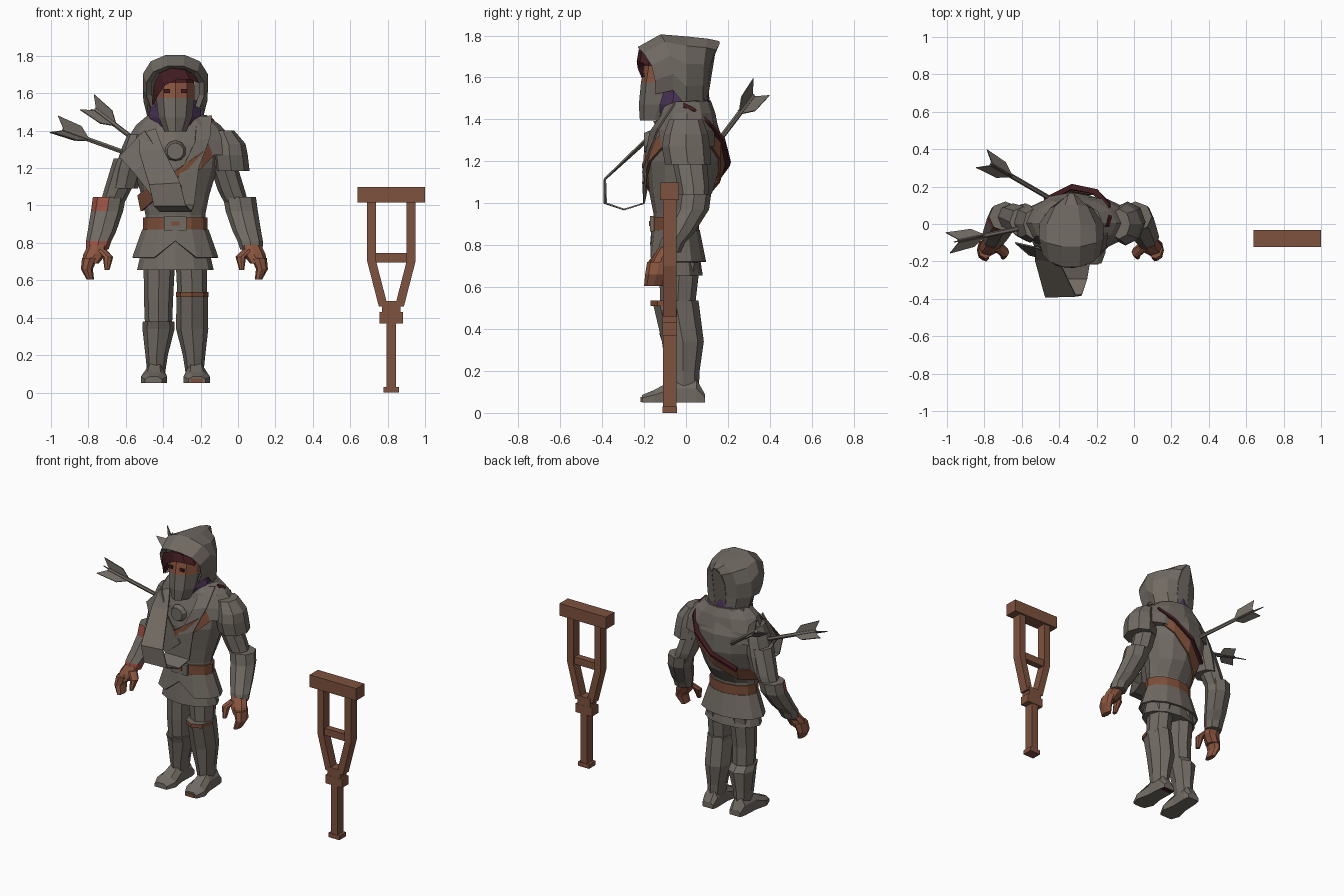
import bpy, bmesh, math
from mathutils import Vector

if "Cube" in bpy.data.objects:
    bpy.data.objects.remove(bpy.data.objects["Cube"])

def material(name, *rgb):
    m = bpy.data.materials.new(name)
    m.use_nodes = True
    m.diffuse_color = (*rgb, 1)
    m.node_tree.nodes["Principled BSDF"].inputs["Base Color"].default_value = (*rgb, 1)
    return m

CLOTH = material("grey_cloth", .165, .145, .125)
WOOD = material("crutch_wood", .21, .085, .05)
LEATHER = material("leather", .20, .075, .04)
SKIN = material("skin", .25, .09, .05)
HAIR = material("dark_red", .055, .012, .015)
PURPLE = material("purple_scarf", .07, .035, .10)
RED = material("bandage_red", .33, .085, .06)
MID = -.335

def build(name, verts, faces, mats, rule=None, thick=0):
    """Mesh object; rule(face) picks the material slot."""
    bm = bmesh.new()
    vs = [bm.verts.new(v) for v in verts]
    for f in faces:
        bm.faces.new([vs[i] for i in f])
    bmesh.ops.recalc_face_normals(bm, faces=bm.faces)
    if rule:
        bm.normal_update()
        for f in bm.faces:
            f.material_index = rule(f.calc_center_median(), f.normal)
    me = bpy.data.meshes.new(name)
    bm.to_mesh(me)
    bm.free()
    for m in mats:
        me.materials.append(m)
    ob = bpy.data.objects.new(name, me)
    bpy.context.collection.objects.link(ob)
    if thick:
        mod = ob.modifiers.new("thickness", 'SOLIDIFY')
        mod.thickness, mod.offset = thick, 0

def loft(name, rings, *mats, wrap=True, caps=True, rule=None, thick=0):
    n, k = len(rings[0]), len(rings)
    faces = [(i*n + j, i*n + (j+1) % n, (i+1)*n + (j+1) % n, (i+1)*n + j)
             for i in range(k-1) for j in range(n if wrap else n-1)]
    if caps:
        faces += [tuple(range(n)), tuple(range((k-1)*n, k*n))]
    build(name, [p for r in rings for p in r], faces, mats, rule, thick)

def ribbon(name, pairs, mat, thick=.008):
    loft(name, pairs, mat, wrap=False, caps=False, thick=thick)

def ring(cx, cy, z, rx, ry, n=10):
    return [(cx + rx*math.sin(t), cy - ry*math.cos(t), z)
            for t in (2*math.pi*i/n for i in range(n))]

def box(name, x0, x1, y0, y1, z0, z1, mat, shift=0):
    lo = [(x0, y0, z0), (x1, y0, z0), (x1, y1, z0), (x0, y1, z0)]
    loft(name, [lo, [(x+shift, y, z1) for x, y, _ in lo]], mat)

# Torso: z, centre y, half width, half depth
TORSO = [(.84, -.05, .165, .10), (.95, -.05, .16, .105), (1.05, -.025, .18, .15),
         (1.2, -.01, .225, .18), (1.32, 0, .235, .17), (1.42, 0, .19, .135), (1.49, 0, .13, .1)]
loft("torso", [ring(MID, cy, z, rx, ry, 12) for z, cy, rx, ry in TORSO], CLOTH)

# Mantle sloping from the neck over the shoulders
loft("mantle", [ring(MID + dx, .005, z, rx, ry, 12) for z, dx, rx, ry in
                ((1.485, .01, .155, .115), (1.43, .015, .225, .135), (1.35, .025, .285, .15),
                 (1.27, .03, .32, .15))], CLOTH)

def on_torso(deg, z, off=.016):
    for a, b in zip(TORSO, TORSO[1:]):
        if z <= b[0]:
            break
    t = min(1, (z - a[0])/(b[0] - a[0]))
    cy, rx, ry = (a[i] + t*(b[i] - a[i]) for i in (1, 2, 3))
    a = math.radians(deg)
    return (MID + (rx+off)*math.cos(a), cy + (ry+off)*math.sin(a), z)

# Chest strap, with a dark trim along its upper edge on the back
PATH = [(0, 1.36), (-30, 1.33), (-55, 1.25), (-90, 1.15), (-125, 1.08),
        (180, 1.02), (130, 1.05), (90, 1.15), (60, 1.26), (35, 1.34)]
loft("chest_strap", [[on_torso(a, z+d) for a, z in PATH] for d in (-.05, .035)],
     LEATHER, caps=False, thick=.012)
ribbon("strap_trim", [[on_torso(a, z+d, .03) for d in (.03, .05)]
                      for a, z in PATH[6:] + [(12, 1.40), (-5, 1.42)]], HAIR, .03)

# Belt, buckle and two skirt layers
loft("belt", [ring(MID, -.05, z, .172, .113, 12) for z in (.87, .935)], LEATHER)
box("belt_plate", MID-.06, MID+.06, -.172, -.15, .865, .94, CLOTH)
box("buckle", MID-.022, MID+.022, -.176, -.16, .892, .915, LEATHER)
hem = ring(MID, -.045, .72, .225, .135, 12)
hem[0] = (MID, -.165, .81)
loft("upper_skirt", [ring(MID, -.05, .87, .172, .11, 12), hem], CLOTH, caps=False, thick=.012)
loft("lower_skirt", [ring(MID, -.05, .85, .16, .1, 12), ring(MID, -.045, .655, .205, .125, 12)], CLOTH)

# Legs, boots and feet
for side, s, top, front in (("left", 1, .53, .11), ("right", -1, .38, .088)):
    def leg(rows):
        return [ring(MID + s*dx, cy, z, rx, ry, 8) for z, dx, cy, rx, ry in rows]
    loft(side + "_trouser", leg([(.74, .085, -.03, .085, .1), (.5, .09, -.04, .078, .082),
                                 (.3, .09, -.03, .07, .075)]), CLOTH)
    loft(side + "_boot", leg([(top, .09, front*-.45, .084, front), (.34, .09, -.015, .086, .1),
                              (.2, .1, -.015, .06, .08), (.09, .103, -.01, .046, .07)]), CLOTH)
    feet = []
    for y, w, h in ((-.21, .045, .035), (-.15, .07, .06), (-.06, .052, .11), (.05, .05, .11), (.09, .042, .04)):
        x = MID + s*(.108 - y*.04)
        feet.append([(x + w*u, y, .05 + h*v) for u, v in
                     ((-1, 0), (1, 0), (1, .6), (.5, 1), (-.5, 1), (-1, .6))])
    loft(side + "_foot", feet, CLOTH, HAIR,
         rule=lambda c, n: int(s > 0 and c.y > .06 and n.z < -.9))
loft("knee_band", [ring(MID + .09, -.055, z, .087, .114, 8) for z in (.51, .537)], LEATHER, CLOTH,
     rule=lambda c, n: int(c.y > -.07))
box("toe_patch", MID+.085, MID+.145, -.216, -.208, .052, .075, LEATHER)

# Arms, cuffs and hands
DRAPE = {1: [(.26, 0, 1.40, .06, .08), (.29, 0, 1.33, .09, .105), (.295, 0, 1.27, .097, .115),
             (.305, .01, 1.185, .097, .11)],
         -1: [(.20, 0, 1.38, .05, .08), (.215, 0, 1.30, .07, .1), (.24, .01, 1.2, .075, .1),
              (.265, .02, 1.09, .07, .085)]}
for side, s in (("left", 1), ("right", -1)):
    def arm(rows):
        return [ring(MID - .005 + s*dx, cy, z, rx, ry, 8) for dx, cy, z, rx, ry in rows]
    loft(side + "_shoulder_drape", arm(DRAPE[s]), CLOTH)
    loft(side + "_sleeve", arm([(.25, .01, 1.25, .075, .085), (.305, .035, 1.08, .072, .075),
         (.345, .04, .98, .06, .06)]), CLOTH)
    hurt = s < 0
    loft(side + "_cuff", arm([(.348, .04, 1.045, .088, .08), (.36, .03, .97, .086, .08),
         (.388, -.03, .86, .076, .07), (.405, -.065, .81, .068, .06),
         (.412, -.08, .765, .06, .055)]), CLOTH, RED,
         rule=lambda c, n: int(hurt and n.y < .3 and abs(n.z) < .9 and c.x < -.69
                               and (c.z > .96 or c.z < .81)))
    loft(side + "_palm", arm([(.41, -.085, .79, .052, .045), (.425, -.115, .74, .062, .045),
         (.45, -.13, .69, .045, .05)]), SKIN)
    loft(side + "_fingers", arm([(.452, -.13, .72, .042, .055), (.468, -.14, .66, .032, .055),
         (.45, -.155, .605, .02, .045)]), SKIN)
    loft(side + "_thumb", arm([(.395, -.115, .765, .03, .03), (.355, -.15, .725, .028, .028),
         (.36, -.175, .655, .013, .016)]), SKIN)

# Collar, scarf and head
loft("collar", [ring(MID, .005, 1.41, .18, .12), ring(MID, .015, 1.49, .145, .105)], CLOTH)
loft("neck_scarf", [ring(MID, -.02, 1.41, .125, .12), ring(MID, -.02, 1.47, .146, .135),
     ring(MID, -.02, 1.56, .14, .125)], PURPLE)
HEAD = [(1.395, -.12, .06, .10), (1.47, -.09, .095, .135), (1.575, -.085, .108, .13),
        (1.655, -.08, .106, .12), (1.73, -.07, .085, .1)]
loft("head", [ring(MID, cy, z, rx, ry) for z, cy, rx, ry in HEAD], CLOTH, SKIN, HAIR,
     rule=lambda c, n: (c.z > 1.57) + (c.z > 1.66))
for s in (-1, 1):
    box("eye", MID + s*.045 - .016, MID + s*.045 + .016, -.208, -.199, 1.602, 1.622, HAIR)

# Swept fringe
FRINGE = [(-.22, -.17, 1.675, .02), (-.27, -.21, 1.70, .026), (-.34, -.225, 1.705, .03),
          (-.405, -.22, 1.675, .032), (-.437, -.20, 1.62, .026), (-.458, -.165, 1.54, .006)]
loft("fringe", [[(x-.5*h, y, z+h), (x+.5*h, y-.01, z-h), (x, y+.05, z)]
                for x, y, z, h in FRINGE], HAIR)

# Hood: arches from the front rim back to the peak
ARCH = [(-.85, 0), (-1, .3), (-1, .62), (-.76, .87), (-.28, 1),
        (.28, 1), (.76, .87), (1, .62), (1, .3), (.85, 0)]
HOOD = [(-.19, -.11, .13, 1.735, 1.53), (-.225, -.14, .152, 1.745, 1.52), (-.12, -.06, .168, 1.80, 1.54),
        (0, .0, .165, 1.79, 1.46), (.10, .075, .11, 1.78, 1.47), (.157, .095, .045, 1.768, 1.48)]
hood = [[(MID + w*u, yb + (yt-yb)*v**3, zb + (zt-zb)*v) for u, v in ARCH]
        for yt, yb, w, zt, zb in HOOD]
ribbon("hood", hood, CLOTH, .012)
build("hood_back", hood[-1], [tuple(range(10))], [CLOTH], thick=.012)

# Medallion
bm = bmesh.new()
bmesh.ops.create_cone(bm, cap_ends=True, segments=10, radius1=.058, radius2=.045, depth=.03)
me = bpy.data.meshes.new("medallion")
bm.to_mesh(me)
bm.free()
me.materials.append(CLOTH)
ob = bpy.data.objects.new("medallion", me)
ob.location, ob.rotation_euler = (MID, -.185, 1.29), (math.pi/2, 0, 0)
bpy.context.collection.objects.link(ob)

# Empty arm sling hanging off the chest, and the cloth behind it
ribbon("sling", [
    ((-.53, -.11, 1.38), (-.44, -.12, 1.41)), ((-.53, -.19, 1.29), (-.40, -.2, 1.30)),
    ((-.475, -.39, 1.11), (-.31, -.385, 1.12)), ((-.45, -.39, 1.0), (-.28, -.38, 1.0)),
    ((-.42, -.295, .97), (-.25, -.295, .97)), ((-.42, -.2, 1.0), (-.235, -.2, 1.0)),
    ((-.32, -.205, 1.15), (-.21, -.19, 1.2)), ((-.23, -.17, 1.34), (-.15, -.13, 1.36)),
    ((-.22, -.08, 1.47), (-.14, -.05, 1.48))], CLOTH)
ribbon("chest_wrap", [((-.635, -.10, 1.26), (-.50, -.13, 1.40)), ((-.56, -.165, 1.18), (-.42, -.195, 1.28)),
                      ((-.42, -.2, 1.0), (-.30, -.205, 1.1))], CLOTH)

# Arrows stuck in the back and shoulder
def arrow(name, start, end):
    a, b = Vector(start), Vector(end)
    d = (b - a).normalized()
    u = d.cross(Vector((0, 0, 1))).normalized()
    w = d.cross(u)
    rim = [u*math.cos(t) + w*math.sin(t) for t in (i*math.pi/3 for i in range(6))]
    loft(name + "_shaft", [[p + r*.013 for r in rim] for p in (a, b - d*.05)], CLOTH)
    for k in range(3):
        t = k*2*math.pi/3 + .5
        o = u*math.cos(t) + w*math.sin(t)
        build(name + "_vane", [b - d*.21, b - d*.14 + o*.055, b + o*.065, b - d*.06],
              [(0, 1, 2, 3)], [CLOTH], thick=.006)
arrow("shoulder_arrow", (-.5, 0, 1.245), (-.985, -.1, 1.42))
arrow("back_arrow", (-.42, .12, 1.25), (-.80, .34, 1.54))

# Crutch
C = .82
box("crutch_pad", C-.18, C+.18, -.124, -.033, 1.015, 1.1, WOOD)
box("crutch_grip", C-.1, C+.1, -.1, -.055, .695, .745, WOOD)
for s in (-1, 1):
    x = C + s*.105
    box("crutch_upright", x-.024, x+.024, -.11, -.045, .7, 1.02, WOOD)
    box("crutch_strut", x - s*.062 - .024, x - s*.062 + .024, -.11, -.045, .46, .7, WOOD, shift=s*.062)
box("crutch_joint", C-.063, C+.063, -.113, -.042, .37, .43, WOOD)
box("crutch_joint_top", C-.05, C+.05, -.112, -.043, .43, .49, WOOD)
box("crutch_shaft", C-.025, C+.025, -.11, -.045, .02, .4, WOOD)
box("crutch_tip", C-.042, C+.042, -.113, -.042, 0, .03, WOOD)
